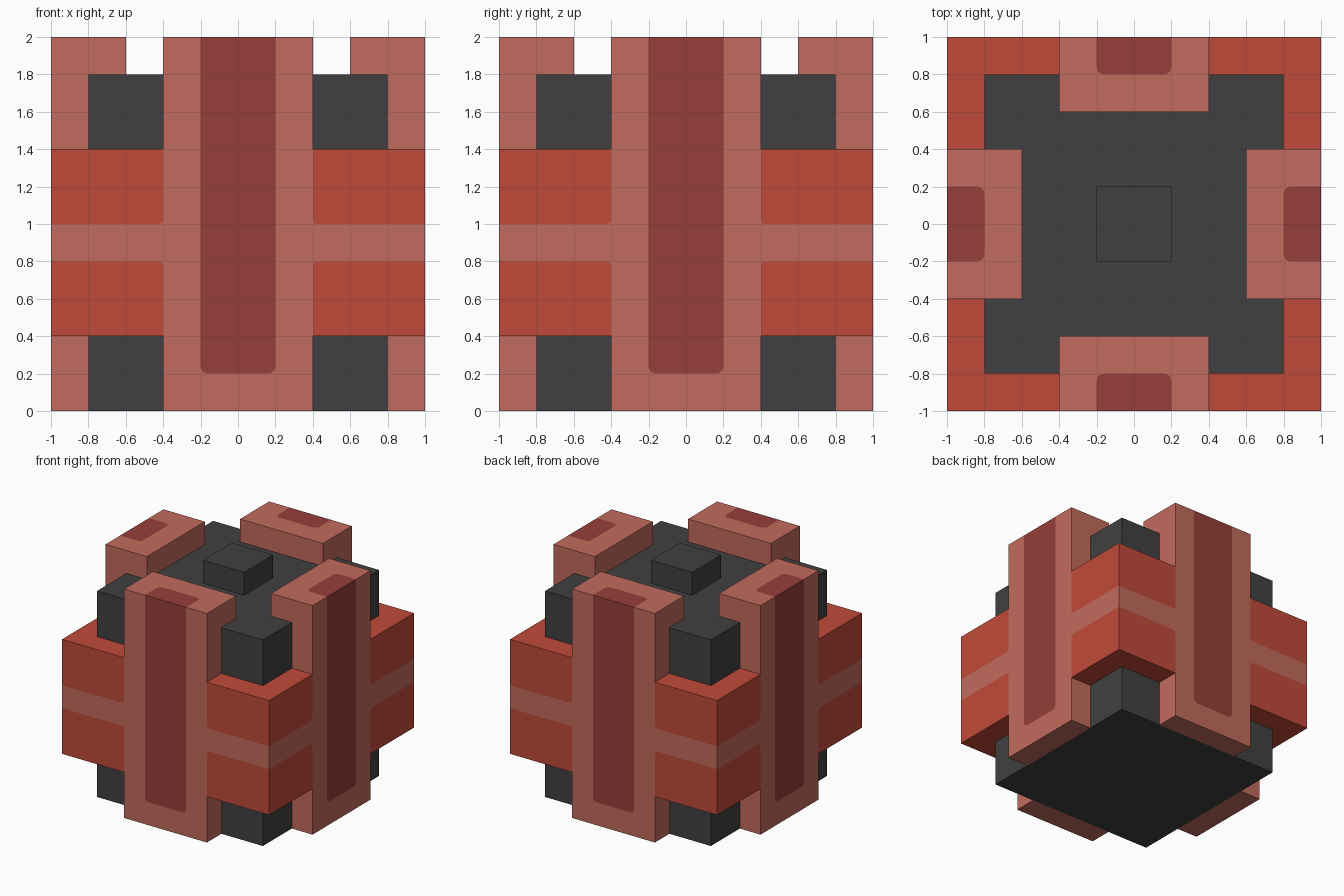
import bpy, bmesh, math
from mathutils import Matrix, Vector

if "Cube" in bpy.data.objects:
    bpy.data.objects.remove(bpy.data.objects["Cube"], do_unlink=True)


def material(name, rgb):
    lin = [((c / 255 + 0.055) / 1.055) ** 2.4 for c in rgb] + [1.0]
    m = bpy.data.materials.new(name)
    m.use_nodes = True
    m.diffuse_color = lin
    bsdf = m.node_tree.nodes["Principled BSDF"]
    bsdf.inputs["Base Color"].default_value = lin
    bsdf.inputs["Roughness"].default_value = 0.8
    return m


RED, PINK, DARK, GREY = range(4)
MATS = [material("brick red", (192, 74, 57)), material("dusty pink", (193, 107, 93)),
        material("dark red", (150, 63, 57)), material("charcoal", (64, 64, 64))]


def make_object(name, faces, turn=0):
    """faces: list of (points, colour); turn: quarter turns about z."""
    bm = bmesh.new()
    for pts, colour in faces:
        bm.faces.new([bm.verts.new(p) for p in pts]).material_index = colour
    bmesh.ops.remove_doubles(bm, verts=bm.verts, dist=1e-4)
    bm.transform(Matrix.Rotation(turn * math.pi / 2, 4, 'Z'))
    me = bpy.data.meshes.new(name)
    bm.to_mesh(me)
    bm.free()
    for m in MATS:
        me.materials.append(m)
    ob = bpy.data.objects.new(name, me)
    bpy.context.collection.objects.link(ob)
    return ob


def box(name, half, z0, z1, colour):
    bm = bmesh.new()
    size = Vector((2 * half, 2 * half, z1 - z0))
    bmesh.ops.create_cube(bm, size=1, matrix=Matrix.Translation((0, 0, (z0 + z1) / 2))
                          @ Matrix.Diagonal(size).to_4x4())
    me = bpy.data.meshes.new(name)
    bm.to_mesh(me)
    bm.free()
    me.materials.append(MATS[colour])
    bpy.context.collection.objects.link(bpy.data.objects.new(name, me))


def arc(cx, cy, r, start, n=4):
    """Quarter circle, counter-clockwise from the start angle in degrees."""
    return [(cx + r * math.cos(math.radians(start + 90 * i / n)),
             cy + r * math.sin(math.radians(start + 90 * i / n))) for i in range(n + 1)]


def front(pts):
    return [(u, -1, v) for u, v in pts]


def level(pts, z):
    return [(u, v, z) for u, v in pts]


# Dark inner block and the small block on its top
box("core", 0.8, 0.0, 1.8, GREY)
box("top_block", 0.2, 1.8, 2.0, GREY)

# Pillar: front with inlaid round-cornered panel that wraps over the top
R = 0.04
panel = [(-.2, 2)] + arc(-.2 + R, .2 + R, R, 180) + arc(.2 - R, .2 + R, R, 270) + [(.2, 2)]
panel_top = [(.2, -1)] + arc(.2 - R, -.8 - R, R, 0) + arc(-.2 + R, -.8 - R, R, 90) + [(-.2, -1)]
profile = [(-1, 0), (-.8, 0), (-.8, 1.8), (-.6, 1.8), (-.6, 2), (-1, 2)]
pillar = [
    (front(panel), DARK),
    (front([(-.4, 2), (-.4, 0), (.4, 0), (.4, 2)] + panel[::-1]), PINK),
    (level(panel_top, 2), DARK),
    (level([(.4, -1), (.4, -.6), (-.4, -.6), (-.4, -1)] + panel_top[::-1], 2), PINK),
    ([(.4, y, z) for y, z in profile], PINK),
    ([(-.4, y, z) for y, z in profile[::-1]], PINK),
    (level([(-.4, -1), (-.4, -.8), (.4, -.8), (.4, -1)], 0), PINK),
    ([(.4, -.6, 1.8), (-.4, -.6, 1.8), (-.4, -.6, 2), (.4, -.6, 2)], PINK),
]

# Corner band: two red fields with a pink stripe between, wrapped round a corner
r = 0.025
upper_arc = arc(.4 + r, 1 + r, r, 180)
lower_arc = arc(.4 + r, .8 - r, r, 90)
fields = [
    ([(1, 1), (1, 1.4), (.4, 1.4)] + upper_arc, RED),
    ([(.4, .4), (1, .4), (1, .8)] + lower_arc, RED),
    ([(1, .8), (1, 1)] + upper_arc[::-1] + lower_arc[::-1], PINK),
]
ell = [(.4, -1), (1, -1), (1, -.4), (.8, -.4), (.8, -.8), (.4, -.8)]
band = [(level(ell, 1.4), RED), (level(ell[::-1], .4), RED)]
for pts, colour in fields:
    band.append((front(pts), colour))
    band.append(([(1, -u, v) for u, v in pts[::-1]], colour))

sides = ["front", "left", "back", "right"]
corners = ["front_left", "back_left", "back_right", "front_right"]
for i in range(4):
    make_object(sides[i] + "_pillar", pillar, i)
    make_object(corners[i] + "_band", band, i)
